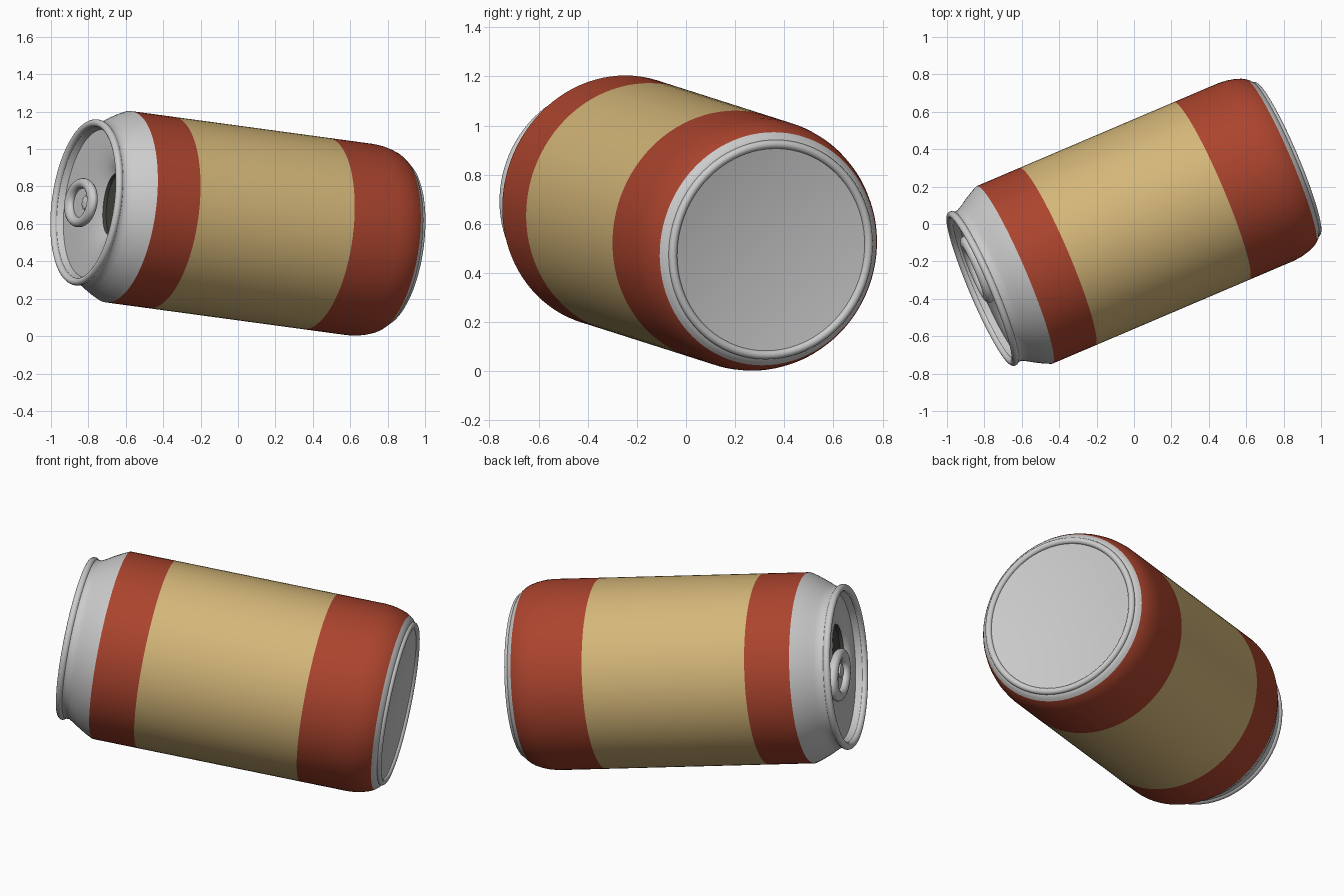
import bpy, bmesh
from math import cos, sin, pi
from mathutils import Matrix, Vector

if "Cube" in bpy.data.objects:
    bpy.data.objects.remove(bpy.data.objects["Cube"])

# Can frame: local z runs along the axis towards the lid, local x across the lid
axis = Vector((-0.913, -0.389, 0.124)).normalized()
across = Vector((axis.y, -axis.x, 0)).normalized()
side = axis.cross(across)
FRAME = Matrix.Translation((0, 0, 0.605)) @ Matrix((across, side, axis)).transposed().to_4x4()
N = 96


def material(name, rgb):
    m = bpy.data.materials.new(name)
    m.diffuse_color = (*rgb, 1)
    m.use_nodes = True
    m.node_tree.nodes["Principled BSDF"].inputs["Base Color"].default_value = m.diffuse_color
    return m


def build(name, rings, mat=None, closed=False, cap=False):
    """Skin a list of equal-length point rings."""
    bm = bmesh.new()
    vs = [[bm.verts.new(p) for p in ring] for ring in rings]
    pairs = list(zip(vs, vs[1:])) + ([(vs[-1], vs[0])] if closed else [])
    for a, b in pairs:
        for i in range(N):
            j = (i + 1) % N
            bm.faces.new((a[i], a[j], b[j], b[i]))
    if cap:
        bm.faces.new(vs[-1])
    bm.normal_update()
    me = bpy.data.meshes.new(name)
    bm.to_mesh(me)
    bm.free()
    ob = bpy.data.objects.new(name, me)
    bpy.context.collection.objects.link(ob)
    ob.matrix_world = FRAME
    if mat:
        me.materials.append(mat)
    bpy.ops.object.select_all(action='DESELECT')
    ob.select_set(True)
    bpy.context.view_layer.objects.active = ob
    bpy.ops.object.shade_smooth_by_angle(angle=0.7)
    return ob


def oval(rx, ry, z, cx=0):
    return [(cx + rx * cos(2 * pi * i / N), ry * sin(2 * pi * i / N), z) for i in range(N)]


def lathe(name, profile, mat=None, cap=False):
    return build(name, [oval(r, r, z) for r, z in profile], mat, cap=cap)


def ring(name, major, minor, z, cx=0, stretch=1, flat=1):
    k = 16
    rings = []
    for i in range(k):
        a = 2 * pi * i / k
        r = major + minor * cos(a)
        rings.append(oval(r * stretch, r, z + flat * minor * sin(a), cx))
    return build(name, rings, closed=True)


red = material("red_paint", (0.41, 0.058, 0.027))
tan = material("tan_paint", (0.66, 0.47, 0.19))
dark = material("dark_inside", (0.06, 0.065, 0.055))

# Painted wall bands
lathe("lower_band", [(0.478, -0.857), (0.491, -0.835), (0.503, -0.80), (0.512, -0.76),
                     (0.516, -0.715), (0.516, -0.453)], red)
lathe("middle_band", [(0.516, -0.453), (0.516, 0.45)], tan)
lathe("upper_band", [(0.516, 0.45), (0.516, 0.70)], red)

# Bare metal neck and foot
lathe("neck", [(0.516, 0.70), (0.500, 0.735), (0.475, 0.78), (0.450, 0.82),
               (0.437, 0.845), (0.437, 0.865), (0.444, 0.885)])
lathe("foot", [(0.432, -0.888), (0.452, -0.883), (0.466, -0.872), (0.478, -0.857)])
ring("foot_rim", 0.432, 0.018, -0.885)
dish = [(0.42 * (1 - i / 12), -0.888 + 0.03 * (1 - (1 - i / 12) ** 2)) for i in range(12)]
lathe("bottom_dish", dish, cap=True)

# Lid: rim, recess wall and a face that dips towards the drinking hole
ring("lid_rim", 0.428, 0.020, 0.886)
lathe("lid_wall", [(0.412, 0.886), (0.405, 0.87), (0.398, 0.845)])
HX, HRX, HRY = -0.175, 0.125, 0.165
face = []
for i in range(13):
    t = i / 12
    face.append(oval(0.398 * t + HRX * (1 - t), 0.398 * t + HRY * (1 - t),
                     0.845 - 0.035 * (1 - t) ** 4, HX * (1 - t)))
build("lid_face", face[::-1])
build("drinking_hole", [oval(HRX, HRY, 0.81, HX), oval(HRX, HRY, 0.79, HX)], dark, cap=True)

# Pull tab and its rivet
ring("pull_tab", 0.105, 0.027, 0.875, cx=0.105, stretch=1.45)
build("tab_plate", [oval(0.13, 0.09, 0.845, 0.105), oval(0.13, 0.09, 0.868, 0.105)], cap=True)
build("rivet", [oval(0.04, 0.04, 0.868, 0.05), oval(0.036, 0.036, 0.878, 0.05),
                oval(0.022, 0.022, 0.884, 0.05)], cap=True)
